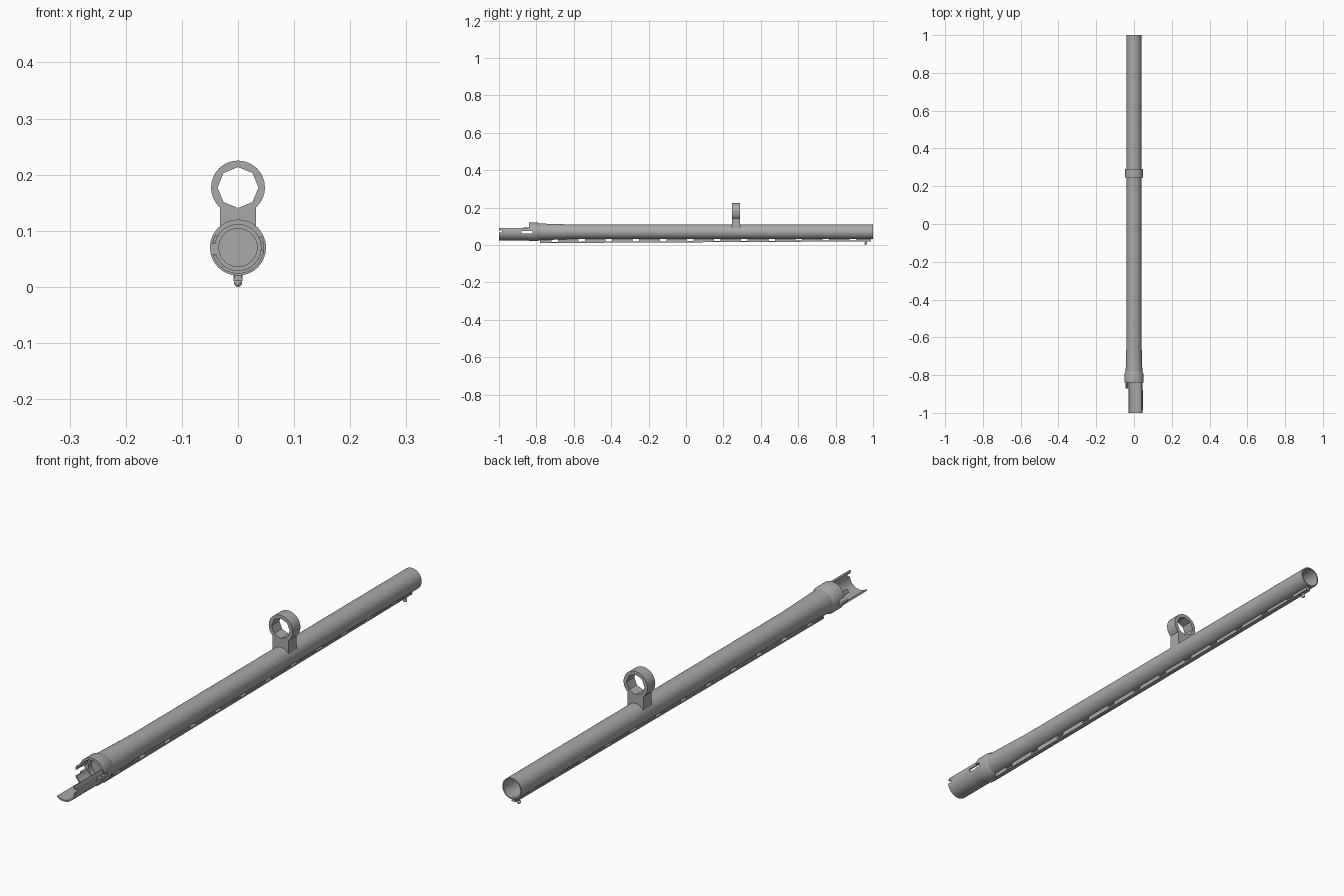
import bpy, bmesh, math
from mathutils import Matrix

if "Cube" in bpy.data.objects:
    bpy.data.objects.remove(bpy.data.objects["Cube"])

AXIS_Z = 0.07
steel = bpy.data.materials.new("grey steel")
steel.use_nodes = True
GREY = (0.4, 0.4, 0.4, 1)
steel.diffuse_color = GREY
steel.node_tree.nodes["Principled BSDF"].inputs["Base Color"].default_value = GREY


def finish(name, bm):
    bmesh.ops.recalc_face_normals(bm, faces=bm.faces)
    mesh = bpy.data.meshes.new(name)
    bm.to_mesh(mesh)
    bm.free()
    mesh.materials.append(steel)
    ob = bpy.data.objects.new(name, mesh)
    bpy.context.collection.objects.link(ob)
    return ob


def smooth(ob, angle=30):
    bpy.ops.object.select_all(action='DESELECT')
    ob.select_set(True)
    bpy.context.view_layer.objects.active = ob
    bpy.ops.object.shade_smooth_by_angle(angle=math.radians(angle))


def sweep(name, profile, start=0, end=360, steps=32):
    """Turn a closed (radius, y) profile about the bore axis."""
    bm = bmesh.new()
    full = end - start == 360
    rings = []
    for i in range(steps if full else steps + 1):
        a = math.radians(start + (end - start) * i / steps)
        rings.append([bm.verts.new((r * math.cos(a), y, AXIS_Z + r * math.sin(a)))
                      for r, y in profile])
    n = len(profile)
    for i in range(steps):
        a, b = rings[i], rings[(i + 1) % len(rings)]
        for j in range(n):
            k = (j + 1) % n
            bm.faces.new((a[j], a[k], b[k], b[j]))
    if not full:
        bm.faces.new(rings[0])
        bm.faces.new(rings[-1])
    return finish(name, bm)


def box(name, lo, hi):
    bm = bmesh.new()
    size = [b - a for a, b in zip(lo, hi)]
    mid = [(a + b) / 2 for a, b in zip(lo, hi)]
    bmesh.ops.create_cube(bm, size=1, matrix=Matrix.Translation(mid) @ Matrix.Diagonal((*size, 1)))
    return finish(name, bm)


def cut(ob, lo, hi):
    cutter = box("cutter", lo, hi)
    cutter.hide_render = True
    cutter.hide_set(True)
    cutter.display_type = 'WIRE'
    mod = ob.modifiers.new("cut", 'BOOLEAN')
    mod.operation = 'DIFFERENCE'
    mod.solver = 'EXACT'
    mod.object = cutter
    bpy.context.view_layer.objects.active = ob
    bpy.ops.object.modifier_apply(modifier=mod.name)
    bpy.data.objects.remove(cutter)


# Long tube, thicker at the rear and open at the far end
tube = sweep("barrel_tube", [(0.034, -0.81), (0.044, -0.81), (0.044, -0.77), (0.0385, -0.58),
                             (0.0385, 1.0), (0.034, 1.0)])
smooth(tube)

# Plate closing the bore inside the collar
bm = bmesh.new()
bmesh.ops.create_cone(bm, cap_ends=True, segments=32, radius1=0.036, radius2=0.036, depth=0.006,
                      matrix=Matrix.Translation((0, -0.79, AXIS_Z)) @ Matrix.Rotation(math.pi / 2, 4, 'X'))
finish("bore_plate", bm)

# Collar with side slots
collar = sweep("rear_collar", [(0.041, -0.84), (0.05, -0.84), (0.05, -0.795), (0.044, -0.78), (0.041, -0.78)])
cut(collar, (-0.06, -0.85, 0.058), (-0.036, -0.81, 0.077))
cut(collar, (0.036, -0.85, 0.061), (0.06, -0.82, 0.075))
smooth(collar)

# Open trough reaching behind the collar, with a slot and an end notch
trough = sweep("rear_trough", [(0.041, -1.0), (0.0465, -1.0), (0.0465, -0.8), (0.041, -0.8)], -129, 26, 18)
cut(trough, (0.03, -0.88, 0.062), (0.06, -0.82, 0.074))
cut(trough, (0.03, -1.01, 0.066), (0.06, -0.985, 0.078))
smooth(trough)

# Short hooks on the open side
for name, a0, a1 in (("upper_hook", 150, 168), ("lower_hook", 198, 231)):
    smooth(sweep(name, [(0.041, -0.87), (0.0465, -0.87), (0.0465, -0.8), (0.041, -0.8)], a0, a1, 4))

# Clamp ring: round outside, eight-sided hole, straight neck
RING_Z, RING_Y, RING_W = 0.177, 0.245, 0.045
bm = bmesh.new()
loops = []
for y in (RING_Y, RING_Y + RING_W):
    for radius, sides in ((0.048, 32), (0.0365, 8)):
        loop = []
        for i in range(32):
            a = 2 * math.pi * i / 32
            sector = 2 * math.pi / sides
            r = radius if sides == 32 else radius * math.cos(sector / 2) / math.cos(a % sector - sector / 2)
            loop.append(bm.verts.new((r * math.cos(a), y, RING_Z + r * math.sin(a))))
        loops.append(loop)
for a, b in ((0, 1), (2, 3), (0, 2), (1, 3)):
    for i in range(32):
        k = (i + 1) % 32
        bm.faces.new((loops[a][i], loops[a][k], loops[b][k], loops[b][i]))
smooth(finish("clamp_ring", bm))

bm = bmesh.new()
outline = [(-0.032, 0.088), (0.032, 0.088), (0.032, 0.142), (0.025, 0.15), (0, 0.1405), (-0.025, 0.15), (-0.032, 0.142)]
face = bm.faces.new([bm.verts.new((x, RING_Y, z)) for x, z in outline])
moved = bmesh.ops.extrude_face_region(bm, geom=[face])["geom"]
bmesh.ops.translate(bm, vec=(0, RING_W, 0), verts=[v for v in moved if isinstance(v, bmesh.types.BMVert)])
finish("ring_neck", bm)


# Sighting rib: a thin sloping strip on long feet with short gaps
def rib_bottom(y):
    return 0.010 + 0.009 * (y + 0.78) / 1.77


def rib_piece(name, y0, y1, bottom, top, width):
    piece = box(name, (-width, y0, 0), (width, y1, 1))
    for v in piece.data.vertices:
        v.co.z = rib_bottom(v.co.y) + (top if v.co.z > 0.5 else bottom)


rib_piece("rib_strip", -0.78, 0.99, 0, 0.006, 0.008)
GAPS = [-0.72 + 0.145 * i for i in range(12)]
for start, end in zip(GAPS, GAPS[1:]):
    rib_piece("rib_foot", start + 0.035, end, 0.005, 0.02, 0.006)
rib_piece("rib_rear_foot", -0.78, GAPS[0], 0.005, 0.02, 0.006)
rib_piece("rib_end_foot", GAPS[-1] + 0.035, 0.99, 0.005, 0.018, 0.006)

# Bead sight under the far end
bm = bmesh.new()
bmesh.ops.create_uvsphere(bm, u_segments=12, v_segments=8, radius=0.007,
                          matrix=Matrix.Translation((0, 0.96, 0.007)))
bmesh.ops.create_cone(bm, cap_ends=True, segments=12, radius1=0.004, radius2=0.004, depth=0.014,
                      matrix=Matrix.Translation((0, 0.96, 0.015)))
smooth(finish("bead_sight", bm))
